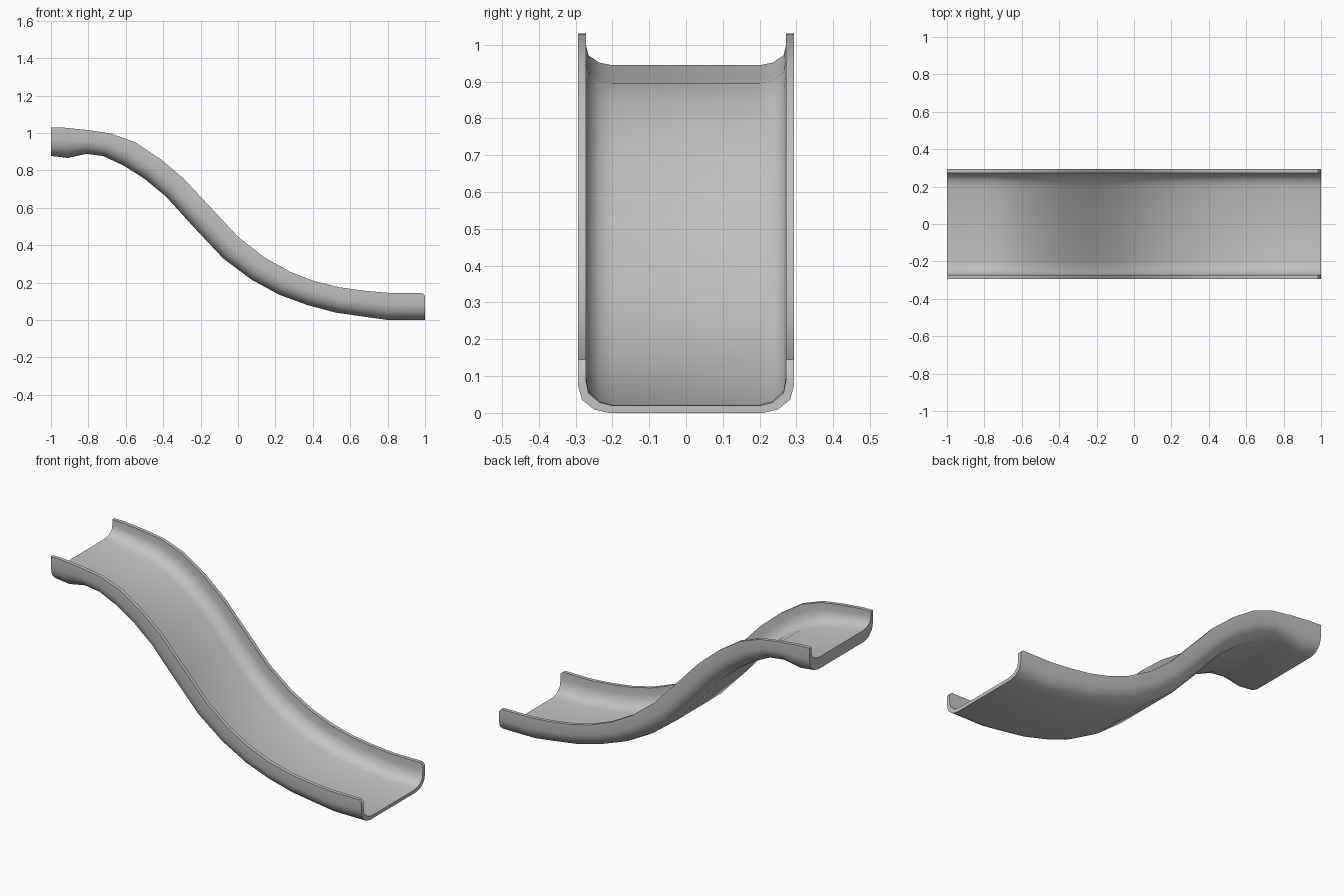
import bpy, bmesh
from math import radians

cube = bpy.data.objects.get("Cube")
if cube:
    bpy.data.objects.remove(cube, do_unlink=True)

# One grey for the whole chute
grey = bpy.data.materials.new("light grey")
grey.use_nodes = True
grey.diffuse_color = (0.55, 0.55, 0.55, 1)
grey.node_tree.nodes["Principled BSDF"].inputs["Base Color"].default_value = grey.diffuse_color

# Side curves: the rim and the underside, paired station by station
rim = [(-1, 1.03), (-.93, 1.028), (-.8, 1.015), (-.68, .997), (-.55, .95), (-.41, .857),
       (-.29, .755), (-.15, .605), (0, .445), (.14, .335), (.28, .257), (.41, .207),
       (.54, .175), (.67, .157), (.8, .145), (.985, .145), (1, .13)]
under = [(-1, .877), (-.91, .866), (-.81, .888), (-.72, .876), (-.61, .825), (-.5, .755),
         (-.385, .66), (-.24, .5), (-.08, .33), (.07, .217), (.22, .135), (.37, .08),
         (.52, .04), (.67, .018), (.8, 0), (.985, 0), (1, 0)]
# Floor thickness as a share of the section height, thicker at the top end
thick = [.44, .39] + [.15] * (len(rim) - 2)

# Half cross-section: distance from the middle, height share
outer = [(.21, 0), (.25, .07), (.283, .28), (.293, .56), (.293, 1)]
inner = [(.2, 0), (.235, .08), (.265, .31), (.272, .64), (.272, 1)]


def mirrored(half):
    return [(-y, h) for y, h in reversed(half)] + half


def place(bm, station, y, h):
    (rx, rz), (ux, uz) = rim[station], under[station]
    return bm.verts.new((ux + (rx - ux) * h, y, uz + (rz - uz) * h))


# Sweep the section along the stations
bm = bmesh.new()
rings = []
for s, t in enumerate(thick):
    low = [place(bm, s, y, h) for y, h in mirrored(outer)]
    top = [place(bm, s, y, t + (1 - t) * h) for y, h in mirrored(inner)]
    rings.append(low + top[::-1])
count = len(rings[0])
for a, b in zip(rings, rings[1:]):
    for i in range(count):
        j = (i + 1) % count
        bm.faces.new((a[i], a[j], b[j], b[i]))

# Close both ends with strips between outer and inner skin
for ring in (rings[0], rings[-1]):
    for i in range(count // 2 - 1):
        bm.faces.new((ring[i], ring[i + 1], ring[count - 2 - i], ring[count - 1 - i]))
bmesh.ops.recalc_face_normals(bm, faces=bm.faces)

mesh = bpy.data.meshes.new("slide_chute")
bm.to_mesh(mesh)
bm.free()
mesh.materials.append(grey)
chute = bpy.data.objects.new("slide_chute", mesh)
bpy.context.collection.objects.link(chute)

# Smooth skin with crisp rims and ends
bpy.ops.object.select_all(action='DESELECT')
chute.select_set(True)
bpy.context.view_layer.objects.active = chute
bpy.ops.object.shade_smooth_by_angle(angle=radians(45))
